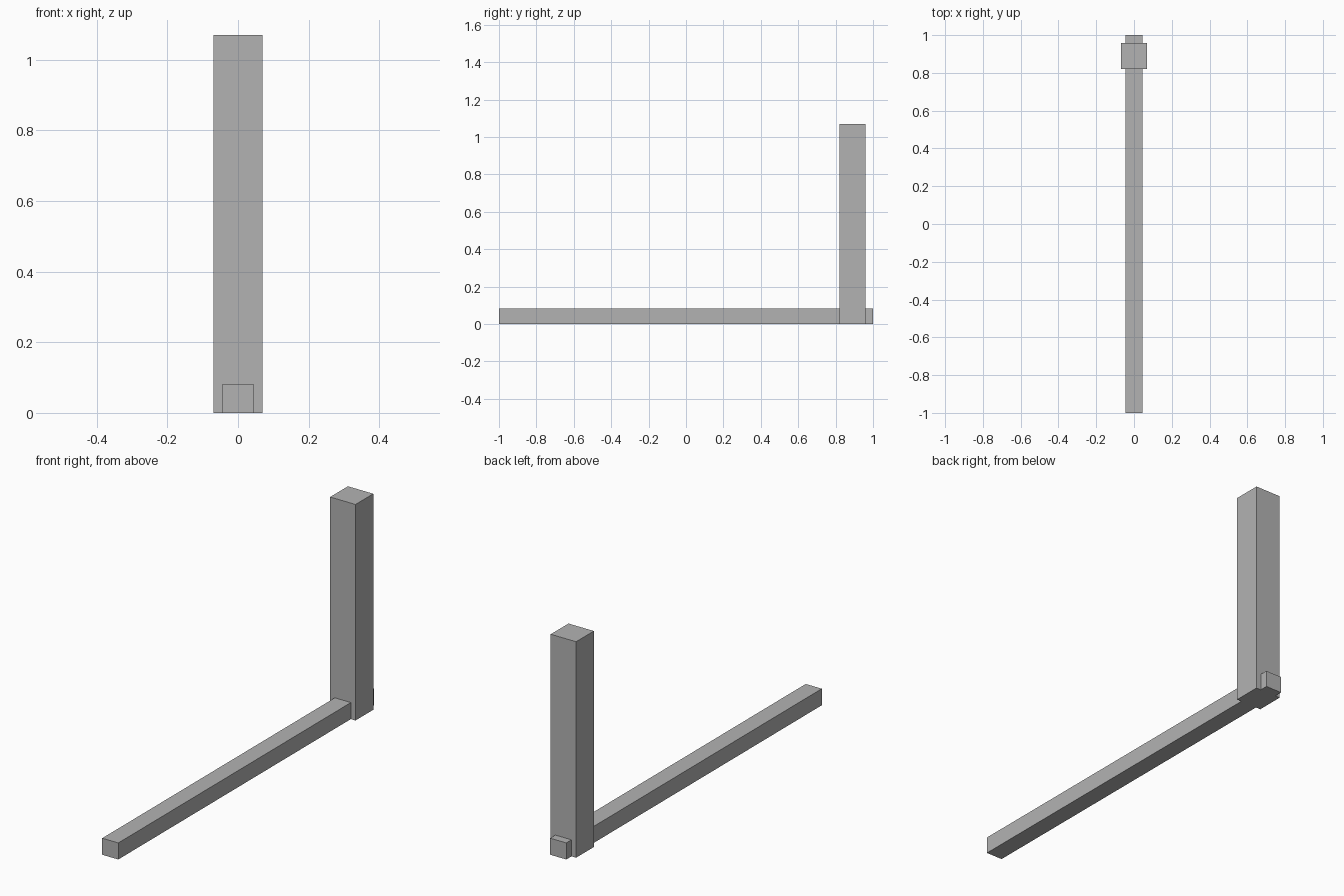
import bpy

default = bpy.data.objects.get("Cube")
if default:
    bpy.data.objects.remove(default, do_unlink=True)

# One plain grey for both parts
grey = bpy.data.materials.new("plain grey")
grey.use_nodes = True
color = (0.45, 0.45, 0.45, 1)
grey.diffuse_color = color
grey.node_tree.nodes["Principled BSDF"].inputs["Base Color"].default_value = color


def bar(name, size, y):
    """Square-edged bar standing on the ground, centred on x."""
    bpy.ops.mesh.primitive_cube_add(size=1, location=(0, y, size[2] / 2))
    obj = bpy.context.object
    obj.name = name
    obj.scale = size
    bpy.ops.object.transform_apply(location=False, rotation=False, scale=True)
    obj.data.materials.append(grey)
    return obj


# Long floor beam and the thicker upright near its back end
bar("floor_beam", (0.088, 2, 0.082), 0)
bar("upright_post", (0.139, 0.139, 1.07), 0.89)
